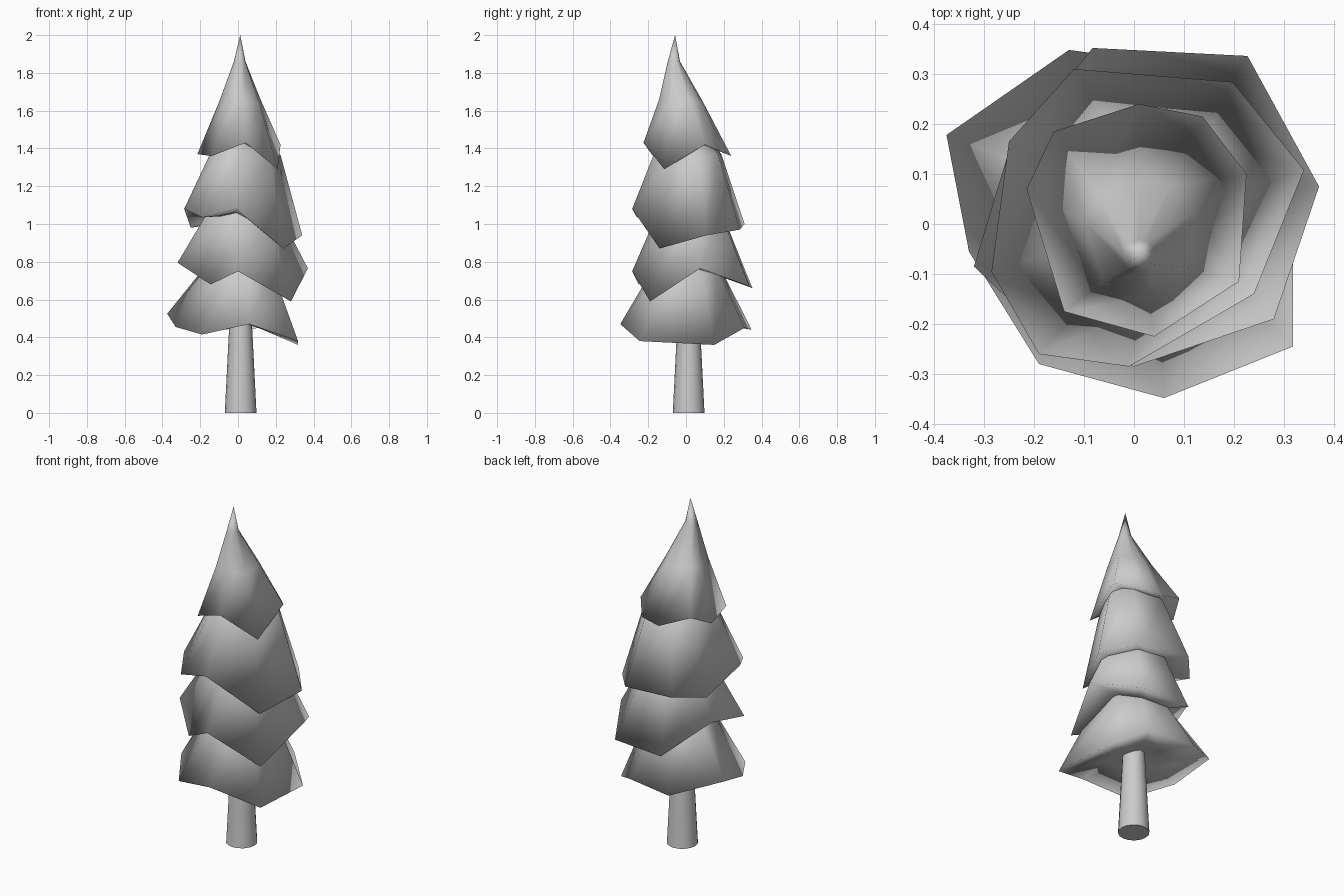
import bpy, bmesh, math
from mathutils import Vector

old = bpy.data.objects.get("Cube")
if old:
    bpy.data.objects.remove(old, do_unlink=True)

# One plain grey for the whole tree
grey = bpy.data.materials.new("plain grey")
grey.use_nodes = True
colour = (0.6, 0.6, 0.6, 1)
grey.diffuse_color = colour
grey.node_tree.nodes["Principled BSDF"].inputs["Base Color"].default_value = colour


def finish(name, bm, angle):
    bmesh.ops.recalc_face_normals(bm, faces=bm.faces)
    mesh = bpy.data.meshes.new(name)
    bm.to_mesh(mesh)
    bm.free()
    mesh.materials.append(grey)
    obj = bpy.data.objects.new(name, mesh)
    bpy.context.collection.objects.link(obj)
    bpy.ops.object.select_all(action="DESELECT")
    obj.select_set(True)
    bpy.context.view_layer.objects.active = obj
    bpy.ops.object.shade_smooth_by_angle(angle=math.radians(angle))


def bridge(bm, a, b):
    for i in range(len(a)):
        j = (i + 1) % len(a)
        bm.faces.new((a[i], a[j], b[j], b[i]))


def fan(bm, ring, tip):
    for i in range(len(ring)):
        bm.faces.new((ring[i], ring[(i + 1) % len(ring)], tip))


def foliage(name, rim, shoulder, neck, tip):
    """Jagged skirt: rim, shoulder and neck rings (x, y, z, scale), then a tip."""
    bm = bmesh.new()
    rim = [Vector(p) for p in rim]
    mid = sum(rim, Vector()) / len(rim)

    def ring(x, y, z, scale, wave):
        return [bm.verts.new((x + (p.x - mid.x) * scale,
                              y + (p.y - mid.y) * scale,
                              z + (p.z - mid.z) * wave)) for p in rim]

    edge = ring(*mid, 1, 1)
    upper = ring(*shoulder, 0.15)
    top = ring(*neck, 0)
    bridge(bm, edge, upper)
    bridge(bm, upper, top)
    fan(bm, top, bm.verts.new(tip))
    # hollowed underside, shaded smoothly round the rim
    under = ring(mid.x, mid.y, mid.z + 0.035, 0.4, 0.3)
    bridge(bm, edge, under)
    fan(bm, under, bm.verts.new((mid.x, mid.y, mid.z + 0.05)))
    finish(name, bm, 180)


# Foliage tiers, rims listed anticlockwise from the front
foliage("foliage_top",
        [(.04, -.225, 1.43), (.21, -.115, 1.29), (.225, .10, 1.42), (.137, .215, 1.37),
         (.01, .24, 1.36), (-.16, .185, 1.43), (-.215, .07, 1.37), (-.14, -.175, 1.36)],
        (.015, -.012, 1.65, .5), (.01, -.06, 1.86, .14), (.012, -.058, 2))
foliage("foliage_upper_middle",
        [(-.01, -.285, 1.08), (.24, -.14, .87), (.34, .108, .94), (.197, .284, .97),
         (-.12, .31, 1.0), (-.25, .165, .98), (-.285, -.095, 1.08), (-.19, -.26, 1.035)],
        (.02, .01, 1.37, .59), (.01, -.01, 1.56, .14), (.01, -.01, 1.65))
foliage("foliage_lower_middle",
        [(0, -.285, .75), (.28, -.19, .59), (.37, .075, .765), (.227, .336, .67),
         (-.083, .352, .66), (-.255, .13, .82), (-.32, -.085, .795), (-.145, -.25, .68)],
        (.02, .01, 1.05, .55), (.01, 0, 1.24, .14), (.01, 0, 1.3))
foliage("foliage_bottom",
        [(.06, -.348, .47), (.318, -.245, .38), (.318, .15, .36), (.15, .31, .45),
         (-.13, .348, .44), (-.375, .178, .525), (-.33, -.055, .455), (-.19, -.28, .415)],
        (.01, .01, .77, .5), (.01, 0, .93, .14), (.01, 0, 1))

# Tapered trunk
bm = bmesh.new()
bmesh.ops.create_cone(bm, cap_ends=True, segments=16, radius1=.084, radius2=.056, depth=.55)
bmesh.ops.translate(bm, verts=bm.verts, vec=(.014, .014, .275))
finish("trunk", bm, 40)
